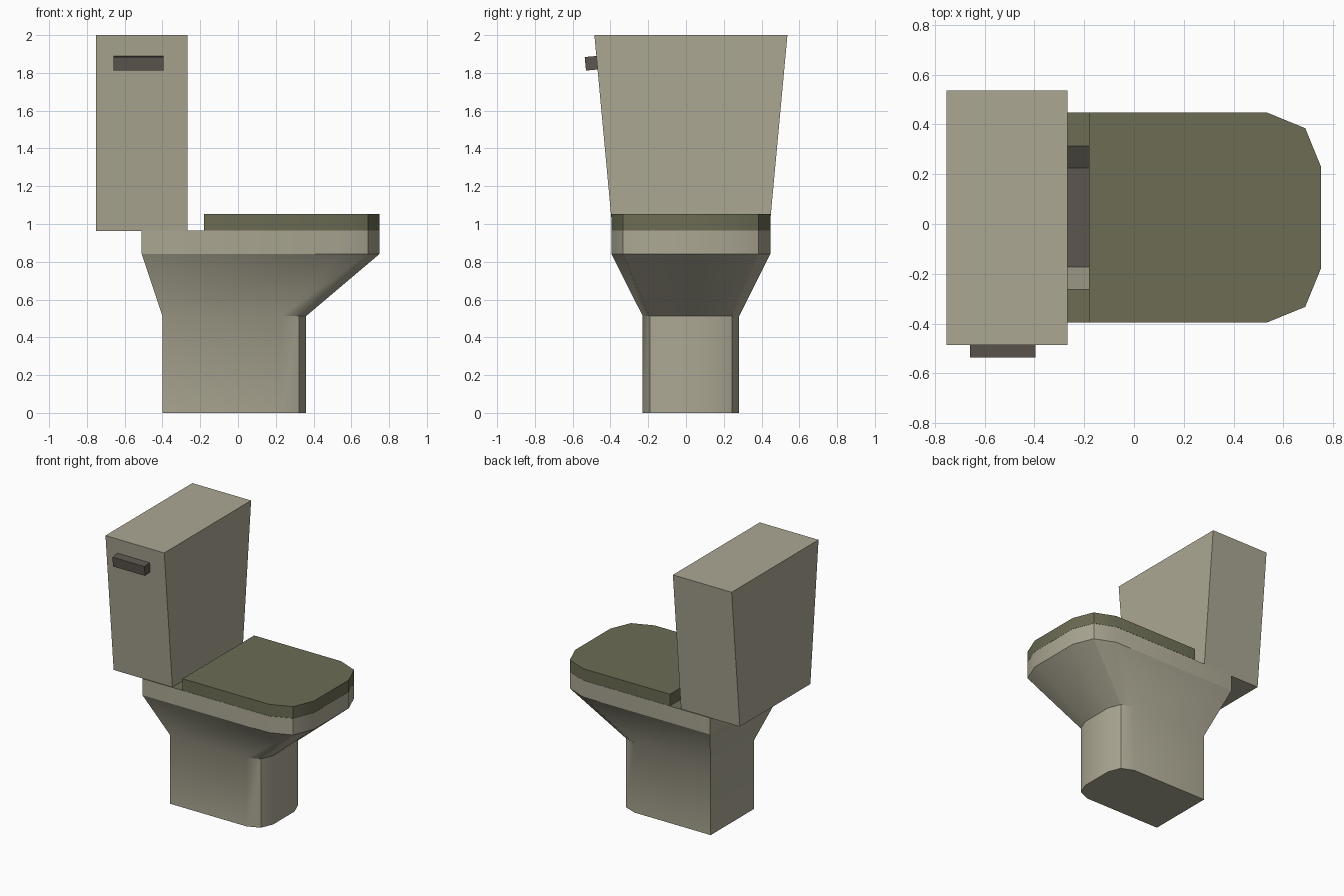
import bpy, bmesh, math

if "Cube" in bpy.data.objects:
    bpy.data.objects.remove(bpy.data.objects["Cube"])

CY = 0.026  # centre line of bowl and tank in y


def material(name, rgb):
    m = bpy.data.materials.new(name)
    m.diffuse_color = (*rgb, 1.0)
    m.use_nodes = True
    m.node_tree.nodes["Principled BSDF"].inputs["Base Color"].default_value = m.diffuse_color
    return m


CERAMIC = material("warm_grey_ceramic", (0.41, 0.39, 0.295))
GREEN = material("olive_seat", (0.15, 0.15, 0.09))
BROWN = material("dark_brown", (0.11, 0.092, 0.08))


def outline(x0, x1, w, c):
    """Plan shape: square back, two-step bevelled front corners."""
    side = [(x0, -w), (x1 - c, -w), (x1 - 0.29 * c, -w + 0.29 * c), (x1, -w + c)]
    pts = side + [(x, -y) for x, y in reversed(side)]
    return [(x, y + CY) for x, y in pts]


def box_plan(x0, x1, y0, y1):
    return [(x0, y0), (x1, y0), (x1, y1), (x0, y1)]


def loft(name, rings, mats, band_mats=None, bottom=None, top=None):
    """Skin (plan, z) rings; bottom/top give the cap material index or None."""
    bm = bmesh.new()
    loops = [[bm.verts.new((x, y, z)) for x, y in plan] for plan, z in rings]
    n = len(loops[0])
    for k in range(len(loops) - 1):
        a, b = loops[k], loops[k + 1]
        for i in range(n):
            j = (i + 1) % n
            f = bm.faces.new((a[i], a[j], b[j], b[i]))
            f.material_index = band_mats[k] if band_mats else 0
    if bottom is not None:
        bm.faces.new(loops[0][::-1]).material_index = bottom
    if top is not None:
        bm.faces.new(loops[-1]).material_index = top
    mesh = bpy.data.meshes.new(name)
    bm.to_mesh(mesh)
    bm.free()
    ob = bpy.data.objects.new(name, mesh)
    bpy.context.collection.objects.link(ob)
    for m in mats:
        mesh.materials.append(m)
    bpy.ops.object.select_all(action='DESELECT')
    ob.select_set(True)
    bpy.context.view_layer.objects.active = ob
    bpy.ops.object.shade_smooth_by_angle(angle=math.radians(30))
    return ob


foot = outline(-0.40, 0.36, 0.255, 0.13)
bowl = outline(-0.51, 0.75, 0.421, 0.215)

# pedestal flaring out to the bowl
loft("pedestal", [(foot, 0), (foot, 0.512), (bowl, 0.842)], [CERAMIC], bottom=0)

# rim with green top, ceramic basin walls and dark basin floor
loft("rim_and_basin",
     [(bowl, 0.842), (bowl, 0.965),
      (outline(-0.40, 0.60, 0.288, 0.15), 0.965),
      (outline(-0.34, 0.45, 0.198, 0.10), 0.70)],
     [CERAMIC, GREEN, BROWN], band_mats=[0, 1, 0], top=2)

# closed lid
lid = outline(-0.18, 0.75, 0.421, 0.215)
loft("lid", [(lid, 0.966), (lid, 1.053)], [GREEN], bottom=0, top=0)

# tank, widening towards the top
loft("tank",
     [(box_plan(-0.752, -0.268, CY - 0.415, CY + 0.415), 0.963),
      (box_plan(-0.752, -0.268, CY - 0.511, CY + 0.511), 2.0)],
     [CERAMIC], bottom=0, top=0)

# flush handle, square to the sloping tank side
handle = loft("flush_handle",
              [(box_plan(-0.132, 0.132, -0.032, 0.032), -0.036),
               (box_plan(-0.132, 0.132, -0.032, 0.032), 0.036)],
              [BROWN], bottom=0, top=0)
handle.location = (-0.527, -0.501, 1.851)
handle.rotation_euler = (math.atan2(0.096, 1.037), 0, 0)
